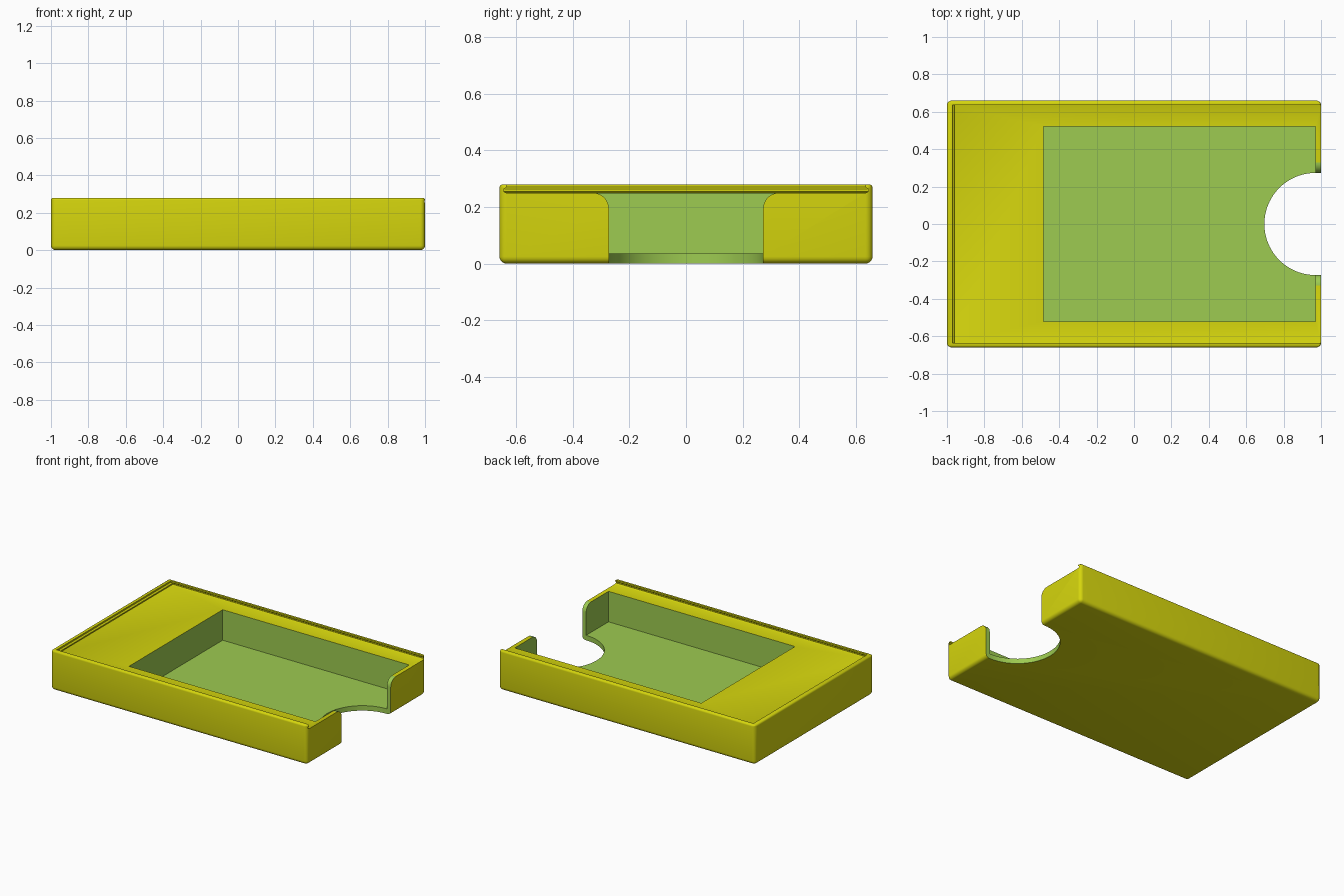
import bpy, bmesh, math

if "Cube" in bpy.data.objects:
    bpy.data.objects.remove(bpy.data.objects["Cube"])


def material(name, rgb):
    m = bpy.data.materials.new(name)
    m.diffuse_color = (*rgb, 1)
    m.use_nodes = True
    m.node_tree.nodes["Principled BSDF"].inputs["Base Color"].default_value = m.diffuse_color
    return m


MATS = [material("yellow", (0.67, 0.67, 0.004)),
        material("leaf green", (0.337, 0.597, 0.082))]


def make_object(name, bm, index):
    bmesh.ops.recalc_face_normals(bm, faces=bm.faces[:])
    for f in bm.faces:
        f.material_index = index
    me = bpy.data.meshes.new(name)
    bm.to_mesh(me)
    bm.free()
    for m in MATS:
        me.materials.append(m)
    ob = bpy.data.objects.new(name, me)
    bpy.context.collection.objects.link(ob)
    return ob


def loft(name, rings, index):
    """Closed solid joining matching rings of points."""
    bm = bmesh.new()
    loops = [[bm.verts.new(p) for p in r] for r in rings]
    n = len(loops[0])
    for a, b in zip(loops, loops[1:]):
        for i in range(n):
            j = (i + 1) % n
            bm.faces.new((a[i], a[j], b[j], b[i]))
    bm.faces.new(loops[0])
    bm.faces.new(loops[-1])
    return make_object(name, bm, index)


def rect(x0, x1, w, z):
    return [(x0, -w, z), (x1, -w, z), (x1, w, z), (x0, w, z)]


# Box body with rounded edges, tighter along the top rim
box = loft("card_box", [rect(-1, 1, 0.66, 0), rect(-1, 1, 0.66, 0.28)], 0)
bm = bmesh.new()
bm.from_mesh(box.data)
weight = bm.edges.layers.float.new("bevel_weight_edge")
for e in bm.edges:
    e[weight] = 0.5 if all(v.co.z > 0.2 for v in e.verts) else 1.0
bm.to_mesh(box.data)
bm.free()
bevel = box.modifiers.new("rounding", "BEVEL")
bevel.limit_method = "WEIGHT"
bevel.width = 0.025
bevel.segments = 5

# Sliding lid channel: undercut on three sides, open at the right end
channel = [(0.25, 0.635), (0.255, 0.645), (0.263, 0.645), (0.27, 0.635), (0.32, 0.635)]
lid_channel = loft("lid_channel_cutter",
                   [rect(w - 1.605, 1.1, w, z) for z, w in channel], 0)

# Card pocket
pocket = loft("pocket_cutter", [rect(-0.485, 0.97, 0.522, 0.035),
                                rect(-0.485, 0.97, 0.522, 0.256)], 1)

# Round thumb hole through the floor
R = 0.273
hole = loft("thumb_hole_cutter",
            [[(0.97 + R * math.cos(a), R * math.sin(a), z)
              for a in (math.tau * i / 96 for i in range(96))]
             for z in (-0.1, 0.15)], 1)

# Thumb slot through the end wall, flaring out at the top corners
r = 0.055
half = [(R, -0.1)]
for i in range(9):
    a = math.pi - i * math.pi / 16
    half.append((R + r + r * math.cos(a), 0.25 - r + r * math.sin(a)))
half.append((R + r, 0.256))
outline = half + [(-y, z) for y, z in reversed(half)]
slot = loft("thumb_slot_cutter",
            [[(x, y, z) for y, z in outline] for x in (0.967, 1.1)], 1)

# Cut the box
for cutter in (lid_channel, pocket, hole, slot):
    cutter.hide_render = True
    mod = box.modifiers.new(cutter.name, "BOOLEAN")
    mod.operation = "DIFFERENCE"
    mod.solver = "EXACT"
    mod.object = cutter

bpy.context.view_layer.objects.active = box
box.select_set(True)
for mod in list(box.modifiers):
    bpy.ops.object.modifier_apply(modifier=mod.name)
for cutter in (lid_channel, pocket, hole, slot):
    bpy.data.objects.remove(cutter)

bpy.ops.object.shade_smooth_by_angle(angle=math.radians(30))
